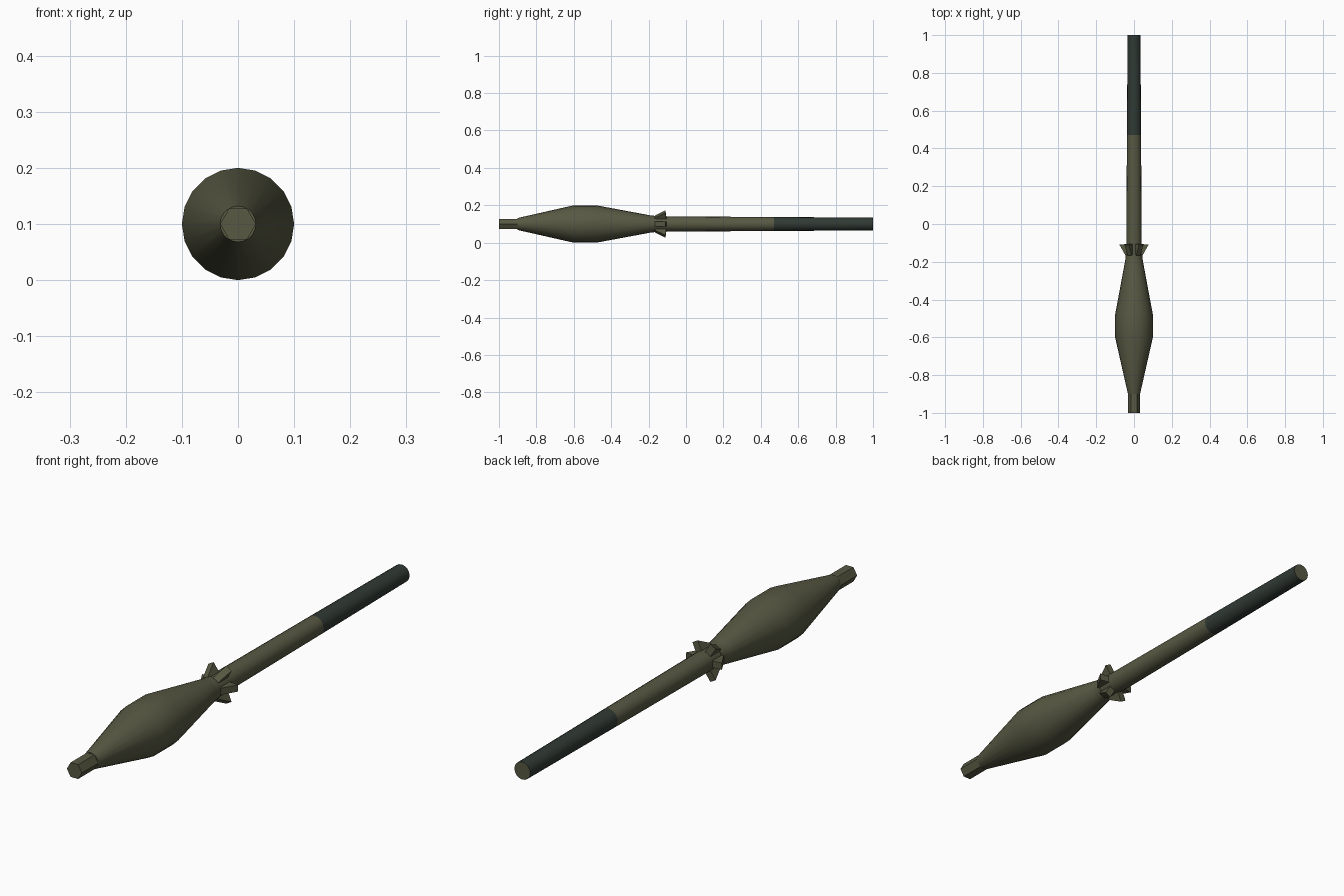
import bpy, bmesh, math
from mathutils import Vector

if "Cube" in bpy.data.objects:
    bpy.data.objects.remove(bpy.data.objects["Cube"])

ZC = 0.1  # height of the long axis


def material(name, rgb):
    m = bpy.data.materials.new(name)
    m.diffuse_color = (*rgb, 1)
    m.use_nodes = True
    m.node_tree.nodes["Principled BSDF"].inputs["Base Color"].default_value = m.diffuse_color
    return m


OLIVE = material("olive", (0.095, 0.098, 0.055))
DARK = material("dark green", (0.030, 0.042, 0.035))


def finish(name, bm, mats):
    bmesh.ops.recalc_face_normals(bm, faces=bm.faces)
    me = bpy.data.meshes.new(name)
    bm.to_mesh(me)
    bm.free()
    ob = bpy.data.objects.new(name, me)
    bpy.context.collection.objects.link(ob)
    for m in mats:
        me.materials.append(m)
    bpy.ops.object.select_all(action='DESELECT')
    ob.select_set(True)
    bpy.context.view_layer.objects.active = ob
    bpy.ops.object.shade_smooth_by_angle(angle=math.radians(32))
    return ob


def lathe(name, profile, sides, mats, rule=None):
    """Closed solid of revolution about the y axis from (y, radius) points."""
    bm = bmesh.new()
    rings = []
    for y, r in profile:
        rings.append([bm.verts.new((r * math.cos(a), y, ZC + r * math.sin(a)))
                      for a in (2 * math.pi * i / sides for i in range(sides))])
    for a, b in zip(rings, rings[1:]):
        for i in range(sides):
            j = (i + 1) % sides
            bm.faces.new((a[i], a[j], b[j], b[i]))
    bm.faces.new(rings[0])
    bm.faces.new(rings[-1])
    if rule:
        for f in bm.faces:
            f.material_index = rule(f)
    return finish(name, bm, mats)


# Hexagonal nose and double-cone body
lathe("nose_tip", [(-1, 0.032), (-0.88, 0.032)], 6, [OLIVE])
lathe("body", [(-0.9, 0.032), (-0.6, 0.1), (-0.48, 0.1), (-0.19, 0.046)], 20, [OLIVE])
lathe("collar", [(-0.19, 0.046), (-0.16, 0.043)], 20, [OLIVE])

# Tapered tube: dark sides on the rear half, olive end cap
lathe("tube", [(-0.17, 0.041), (0.47, 0.0375), (1, 0.034)], 16, [OLIVE, DARK],
      lambda f: int(0.5 < f.calc_center_median().y < 0.95))

# Six flared fins round the collar
bm = bmesh.new()
outline = [(-0.17, 0.036), (-0.165, 0.046), (-0.11, 0.077), (-0.105, 0.036)]
for k in range(6):
    a = k * math.pi / 3
    out = Vector((math.cos(a), 0, math.sin(a)))
    side = Vector((-math.sin(a), 0, math.cos(a)))
    l, r = [[bm.verts.new(out * rad + side * s + Vector((0, y, ZC))) for y, rad in outline]
            for s in (-0.013, 0.013)]
    bm.faces.new(l)
    bm.faces.new(r)
    for i in range(4):
        j = (i + 1) % 4
        bm.faces.new((l[i], l[j], r[j], r[i]))
finish("fins", bm, [OLIVE])
